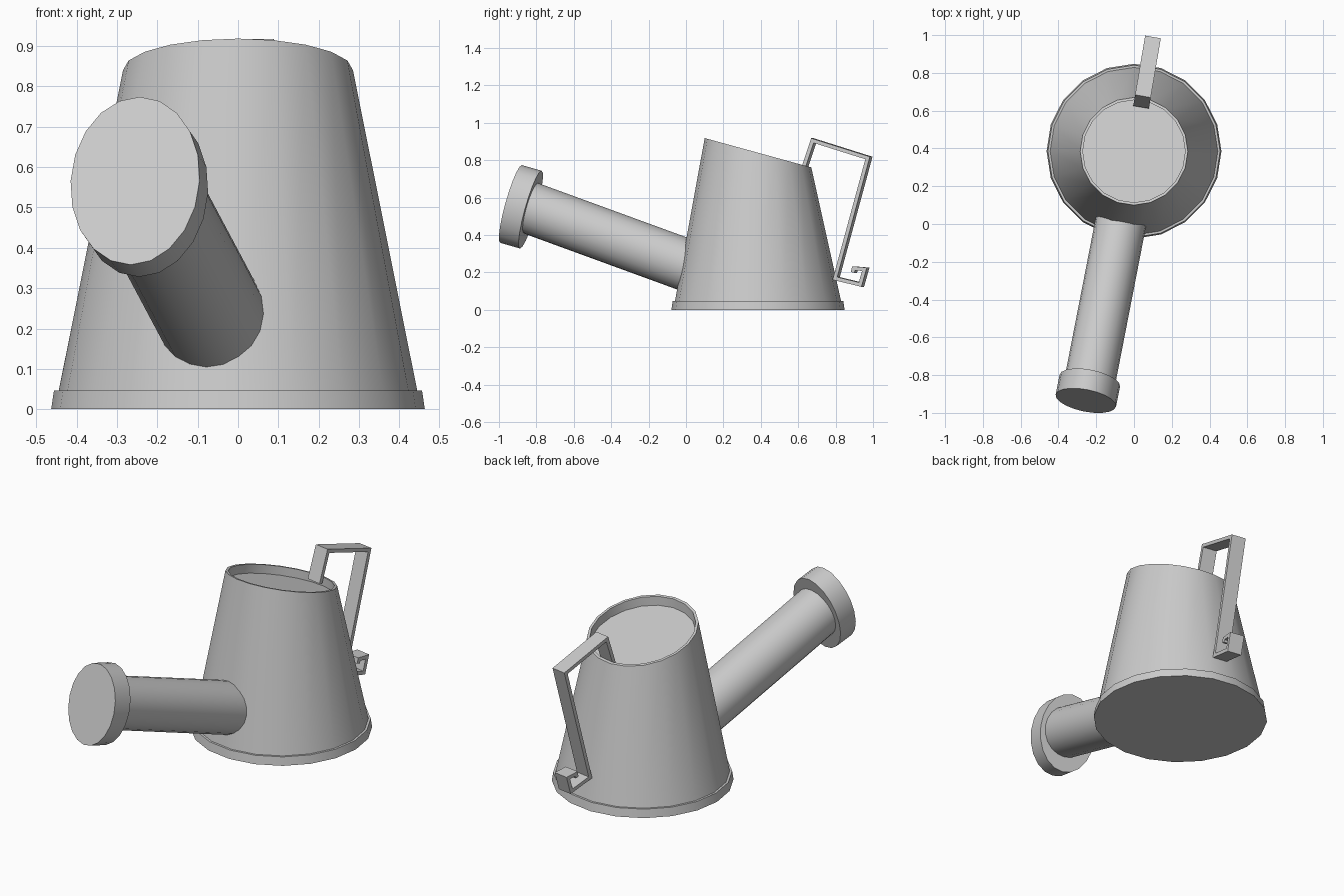
import bpy, bmesh, math
from mathutils import Vector

if "Cube" in bpy.data.objects:
    bpy.data.objects.remove(bpy.data.objects["Cube"])

SIDES = 20


def make_object(name, bm, smooth=True):
    bmesh.ops.recalc_face_normals(bm, faces=bm.faces)
    mesh = bpy.data.meshes.new(name)
    bm.to_mesh(mesh)
    bm.free()
    ob = bpy.data.objects.new(name, mesh)
    bpy.context.collection.objects.link(ob)
    if smooth:
        bpy.ops.object.select_all(action='DESELECT')
        ob.select_set(True)
        bpy.context.view_layer.objects.active = ob
        bpy.ops.object.shade_smooth_by_angle(angle=math.radians(30))
    return ob


def loft(name, rings, smooth=True):
    """Skin a list of point rings and close both ends."""
    bm = bmesh.new()
    loops = [[bm.verts.new(p) for p in ring] for ring in rings]
    n = len(loops[0])
    for a, b in zip(loops, loops[1:]):
        for i in range(n):
            j = (i + 1) % n
            bm.faces.new((a[i], a[j], b[j], b[i]))
    bm.faces.new(loops[0])
    bm.faces.new(loops[-1])
    return make_object(name, bm, smooth)


def body_ring(radius, z, slant=0.0):
    ring = []
    for i in range(SIDES):
        a = 2 * math.pi * i / SIDES
        y = radius * math.sin(a)
        ring.append((radius * math.cos(a), 0.385 + y, z - slant * y))
    return ring


def tube(name, start, end, rx, rz):
    """Elliptical cylinder between two points."""
    start, end = Vector(start), Vector(end)
    d = (end - start).normalized()
    side = d.cross(Vector((0, 0, 1))).normalized()
    up = side.cross(d)
    angles = [2 * math.pi * i / SIDES for i in range(SIDES)]
    return loft(name, [[c + side * rx * math.cos(a) + up * rz * math.sin(a)
                        for a in angles] for c in (start, end)])


# Tapered body with foot band, slanted rim and recessed top surface
loft("can_body", [
    body_ring(0.463, 0), body_ring(0.456, 0.047), body_ring(0.444, 0.047),
    body_ring(0.285, 0.84, 0.275), body_ring(0.271, 0.84, 0.275),
    body_ring(0.271, 0.79, 0.275)])

# Spout and its oval sprinkler head
tube("spout", (-0.235, -0.84, 0.547), (-0.056, 0.08, 0.211), 0.135, 0.14)
tube("sprinkler_head", (-0.255, -0.935, 0.566), (-0.234, -0.83, 0.536),
     0.163, 0.216)

# Bent strap handle: centre line in side view (y, z), with mitred corners
path = [Vector(p) for p in [
    (0.628, 0.74), (0.683, 0.905), (0.978, 0.812), (0.803, 0.168),
    (0.938, 0.135), (0.961, 0.217), (0.903, 0.222), (0.898, 0.200)]]
# The strap is drawn as two runs so the lower corner meets the body cleanly
half_t, half_w, yaw = 0.010, 0.042, 0.17
across = Vector((1, -yaw, 0)).normalized() * half_w
rings = []
for i, p in enumerate(path):
    dirs = []
    if i > 0:
        dirs.append((p - path[i - 1]).normalized())
    if i < len(path) - 1:
        dirs.append((path[i + 1] - p).normalized())
    normals = [Vector((-d.y, d.x)) for d in dirs]
    m = sum(normals, Vector((0, 0))).normalized()
    m *= half_t / max(m.dot(normals[0]), 0.45)
    ring = []
    for s, t in ((-1, -1), (1, -1), (1, 1), (-1, 1)):
        q = p + m * t
        ring.append(Vector((0.041 + yaw * (q.x - 0.64), q.x, q.y)) + across * s)
    rings.append(ring)
loft("handle", rings, smooth=False)
